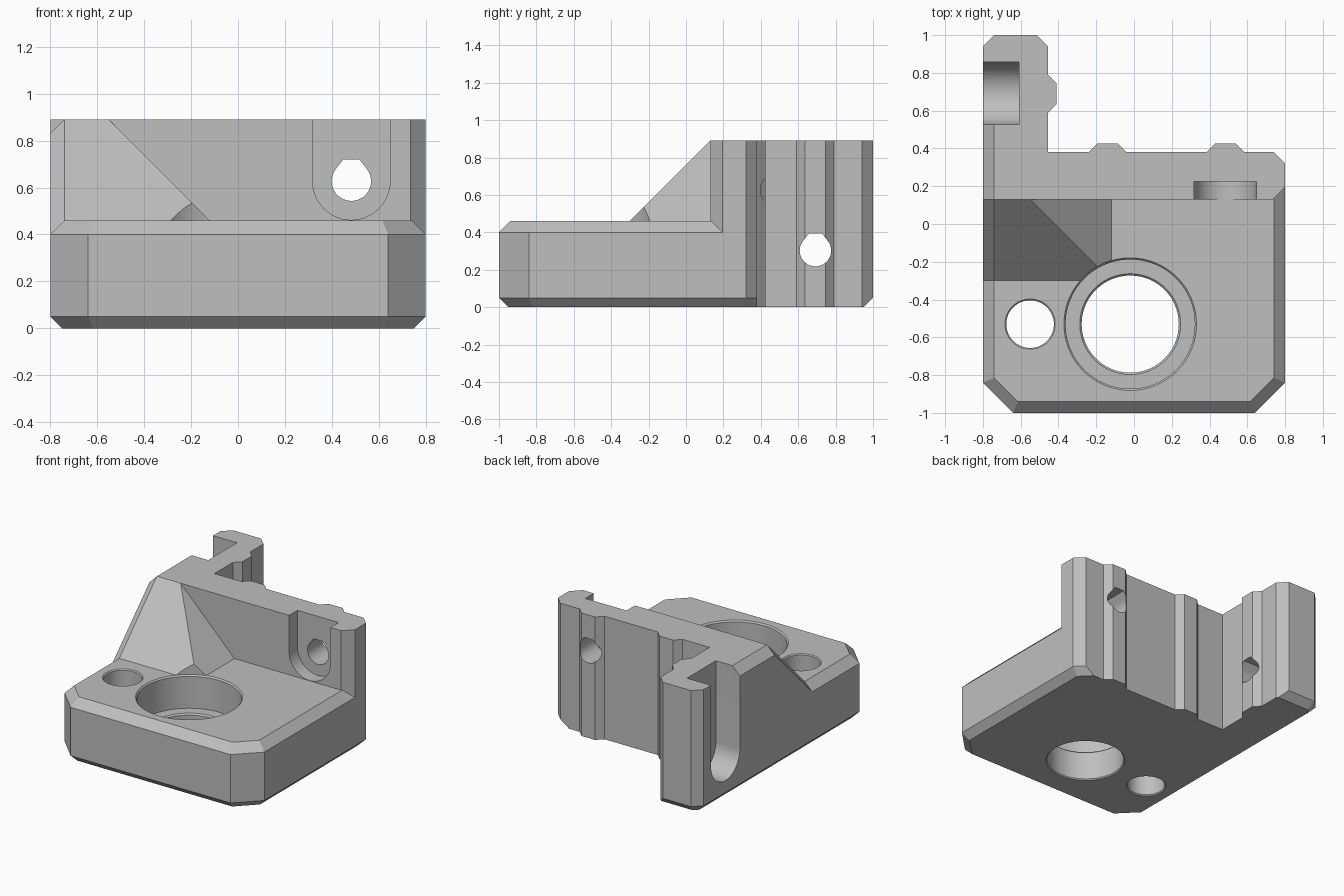
import bpy, bmesh, math
from mathutils import Vector

cube = bpy.data.objects.get("Cube")
if cube:
    bpy.data.objects.remove(cube, do_unlink=True)

grey = bpy.data.materials.new("plain grey")
grey.use_nodes = True
grey.diffuse_color = (0.52, 0.52, 0.52, 1)
grey.node_tree.nodes["Principled BSDF"].inputs["Base Color"].default_value = grey.diffuse_color


def finish(name, bm):
    bmesh.ops.recalc_face_normals(bm, faces=bm.faces)
    mesh = bpy.data.meshes.new(name)
    bm.to_mesh(mesh)
    bm.free()
    mesh.materials.append(grey)
    obj = bpy.data.objects.new(name, mesh)
    bpy.context.collection.objects.link(obj)
    return obj


def prism(points, z0, z1):
    bm = bmesh.new()
    face = bm.faces.new([bm.verts.new((x, y, z0)) for x, y in points])
    top = bmesh.ops.extrude_face_region(bm, geom=[face])["geom"]
    bmesh.ops.translate(bm, vec=(0, 0, z1 - z0),
                        verts=[v for v in top if isinstance(v, bmesh.types.BMVert)])
    bmesh.ops.recalc_face_normals(bm, faces=bm.faces)
    return bm


def hull(name, points):
    bm = bmesh.new()
    for p in points:
        bm.verts.new(p)
    out = bmesh.ops.convex_hull(bm, input=bm.verts)
    loose = set(out["geom_interior"]) | set(out["geom_unused"])
    bmesh.ops.delete(bm, geom=[v for v in loose if isinstance(v, bmesh.types.BMVert)],
                     context='VERTS')
    bmesh.ops.dissolve_limit(bm, angle_limit=0.01, verts=bm.verts, edges=bm.edges)
    return finish(name, bm)


def chamfer(bm, sides, size, z, up):
    # Slice the rim at height z at 45 degrees along each outer side
    for x, y, nx, ny in sides:
        n = Vector((nx, ny, 0)).normalized()
        co = Vector((x, y, z)) - n * size
        cut = bmesh.ops.bisect_plane(bm, geom=bm.verts[:] + bm.edges[:] + bm.faces[:],
                                     plane_co=co, plane_no=n + Vector((0, 0, up)),
                                     clear_outer=True)["geom_cut"]
        bmesh.ops.holes_fill(bm, edges=[e for e in cut if isinstance(e, bmesh.types.BMEdge)])


def lathe(name, x, y, rings, n=64):
    bm = bmesh.new()
    loops = [[bm.verts.new((x + r * math.cos(i * math.tau / n),
                            y + r * math.sin(i * math.tau / n), z)) for i in range(n)]
             for r, z in rings]
    for a, b in zip(loops, loops[1:]):
        for i in range(n):
            j = (i + 1) % n
            bm.faces.new((a[i], a[j], b[j], b[i]))
    bm.faces.new(loops[0])
    bm.faces.new(loops[-1])
    return finish(name, bm)


def combine(target, other, operation):
    mod = target.modifiers.new(operation, 'BOOLEAN')
    mod.operation, mod.object, mod.solver = operation, other, 'EXACT'
    bpy.context.view_layer.objects.active = target
    bpy.ops.object.modifier_apply(modifier=mod.name)
    bpy.data.objects.remove(other, do_unlink=True)


# Outer sides: a point and the outward direction
base_sides = [(-.8, 0, -1, 0), (.8, 0, 1, 0), (0, -1, 0, -1),
              (-.8, -.84, -1, -1), (.8, -.84, 1, -1)]
wall_sides = [(-.8, 0, -1, 0), (.8, 0, 1, 0), (0, 1, 0, 1),
              (-.8, .94, -1, 1), (.8, .32, 1, 1)]

# Base plate with clipped front corners
bm = prism([(-.8, .25), (-.8, -.84), (-.64, -1), (.64, -1), (.8, -.84), (.8, .25)], 0, .46)
chamfer(bm, base_sides, .05, 0, -1)
chamfer(bm, base_sides, .06, .46, 1)
bracket = finish("corner_bracket", bm)

# L-shaped wall with locating ridges on its inner faces
def ridge(c):
    return [(c + .1, 0), (c + .055, .045), (c - .055, .045), (c - .1, 0)]

profile = [(-.8, .13), (.735, .13), (.8, .195), (.8, .32), (.74, .38)]
for c in (.485, -.14):
    profile += [(u, .38 + h) for u, h in ridge(c)]
profile += [(-.455, .38)]
profile += [(-.455 + h, u) for u, h in reversed(ridge(.69))]
profile += [(-.455, .94), (-.515, 1), (-.74, 1), (-.8, .94)]
bm = prism(profile, 0, .89)
chamfer(bm, wall_sides, .05, 0, -1)
wall = finish("wall", bm)
edge_cut = hull("edge_cutter", [(x, y, z) for y in (.1, .69)
                                for x, z in ((-.74, .89), (-.8, .83), (-.82, .83), (-.82, .92), (-.74, .92))])
combine(wall, edge_cut, 'DIFFERENCE')
combine(bracket, wall, 'UNION')

# Sloped gusset between the base and the wall
rim = [(-.55, .13, .89), (-.55, .25, .89), (-.12, .13, .46), (-.12, .25, .46), (-.12, -.3, .46)]
for x, drop in ((-.74, 0), (-.8, .06)):
    rim += [(x, .25, .89 - drop), (x, .13, .89 - drop), (x, -.3, .46 - drop)]
gusset = hull("gusset", rim + [(x, y, .3) for x in (-.8, -.12) for y in (-.3, .25)])
combine(bracket, gusset, 'UNION')

# Stepped main bore and small vertical hole
cutters = [
    lathe("main_bore_cutter", -.02, -.53,
          [(.275, -.01), (.257, .008), (.257, .21), (.267, .22), (.342, .22),
           (.342, .45), (.351, .46), (.351, 1)], 96),
    lathe("small_hole_cutter", -.55, -.53,
          [(.143, -.01), (.126, .007), (.126, .453), (.143, .47)]),
]

# Screw holes with open-topped head slots
def screw_cut(name, to_world, depth0, depth1, r, top, n=48):
    ring = [(r * math.cos(i * math.tau / n), r * math.sin(i * math.tau / n)) for i in range(n)]
    ring += [(-top[0], top[1]), (top[0], top[1])]
    return hull(name, [to_world(u, v, d) for u, v in ring for d in (depth0, depth1)])

def on_front(u, v, d):
    return (.483 + u, d, .627 + v)

def on_left(u, v, d):
    return (d, .692 + u, .302 + v)

tip = (.035, .092)
cutters += [
    screw_cut("front_screw_cutter", on_front, .1, .6, .084, tip),
    screw_cut("front_slot_cutter", on_front, .1, .225, .165, (.165, .5)),
    screw_cut("left_screw_cutter", on_left, -.9, -.3, .084, tip),
    screw_cut("left_slot_cutter", on_left, -.9, -.608, .165, (.165, .8)),
]
for cutter in cutters:
    combine(bracket, cutter, 'DIFFERENCE')

bpy.ops.object.select_all(action='DESELECT')
bracket.select_set(True)
bpy.context.view_layer.objects.active = bracket
bpy.ops.object.shade_smooth_by_angle(angle=math.radians(25))
